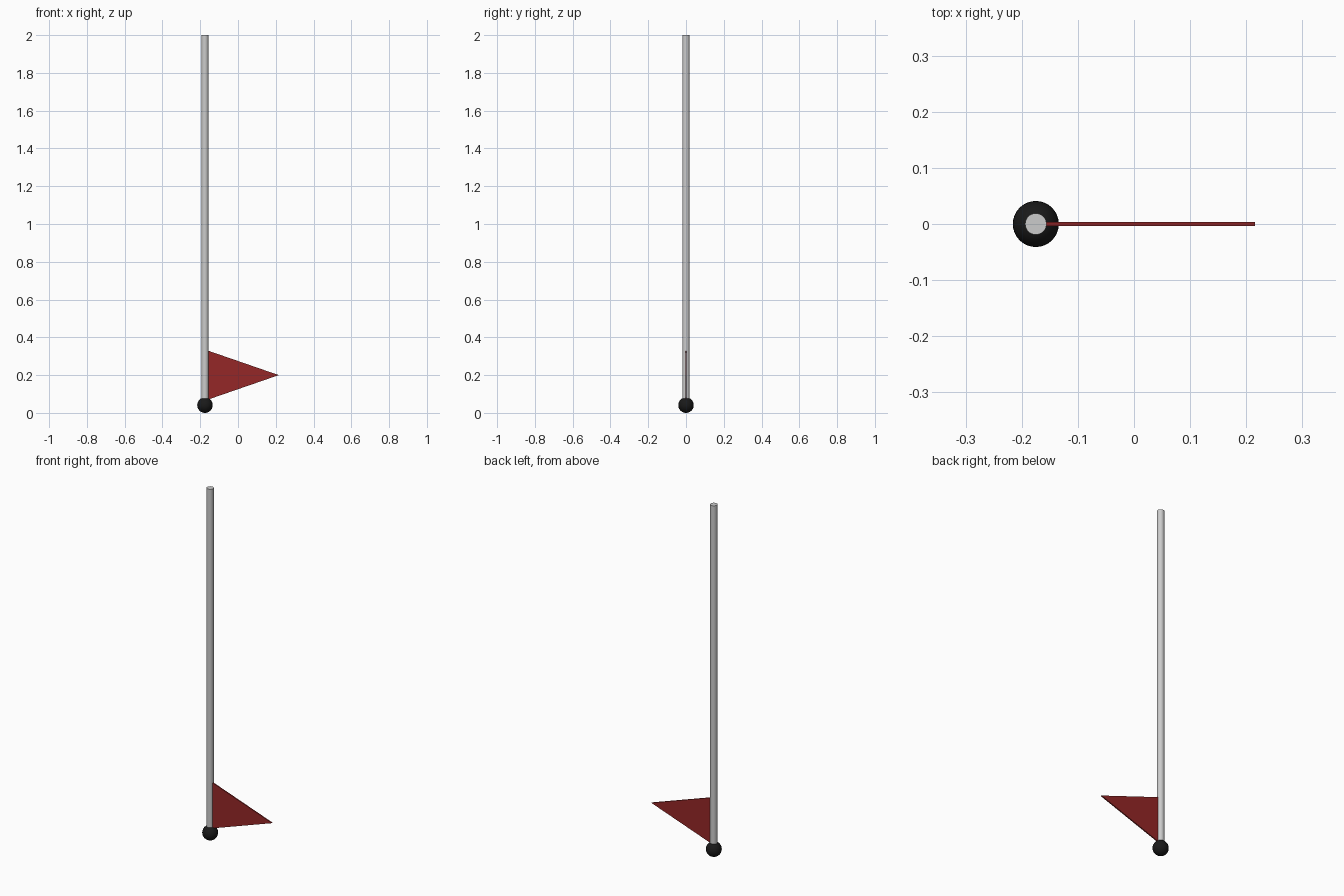
import bpy, bmesh

if "Cube" in bpy.data.objects:
    bpy.data.objects.remove(bpy.data.objects["Cube"])

POLE_X = -0.175
BALL_R = 0.041


def paint(obj, name, color):
    mat = bpy.data.materials.new(name)
    mat.diffuse_color = color
    mat.use_nodes = True
    mat.node_tree.nodes["Principled BSDF"].inputs["Base Color"].default_value = mat.diffuse_color
    obj.data.materials.append(mat)


# Round pole, standing in the ball
bpy.ops.mesh.primitive_cylinder_add(vertices=32, radius=0.019, depth=1.96,
                                    location=(POLE_X, 0, 1.02))
pole = bpy.context.object
pole.name = "pole"
bpy.ops.object.shade_smooth_by_angle()

# Black ball at the foot
bpy.ops.mesh.primitive_uv_sphere_add(segments=32, ring_count=16, radius=BALL_R,
                                     location=(POLE_X, 0, BALL_R))
ball = bpy.context.object
ball.name = "ball"
bpy.ops.object.shade_smooth_by_angle()
paint(ball, "black", (0.01, 0.01, 0.01, 1))

# Thin triangular pennant, extruded from its outline
THICK = 0.007
bm = bmesh.new()
outline = [(-0.16, 0.07), (0.216, 0.2), (-0.16, 0.33)]
face = bm.faces.new([bm.verts.new((x, -THICK / 2, z)) for x, z in outline])
ext = bmesh.ops.extrude_face_region(bm, geom=[face])
bmesh.ops.translate(bm, vec=(0, THICK, 0),
                    verts=[g for g in ext["geom"] if isinstance(g, bmesh.types.BMVert)])
bmesh.ops.recalc_face_normals(bm, faces=bm.faces)
mesh = bpy.data.meshes.new("pennant")
bm.to_mesh(mesh)
bm.free()
pennant = bpy.data.objects.new("pennant", mesh)
bpy.context.collection.objects.link(pennant)
paint(pennant, "red", (0.3, 0.02, 0.02, 1))
